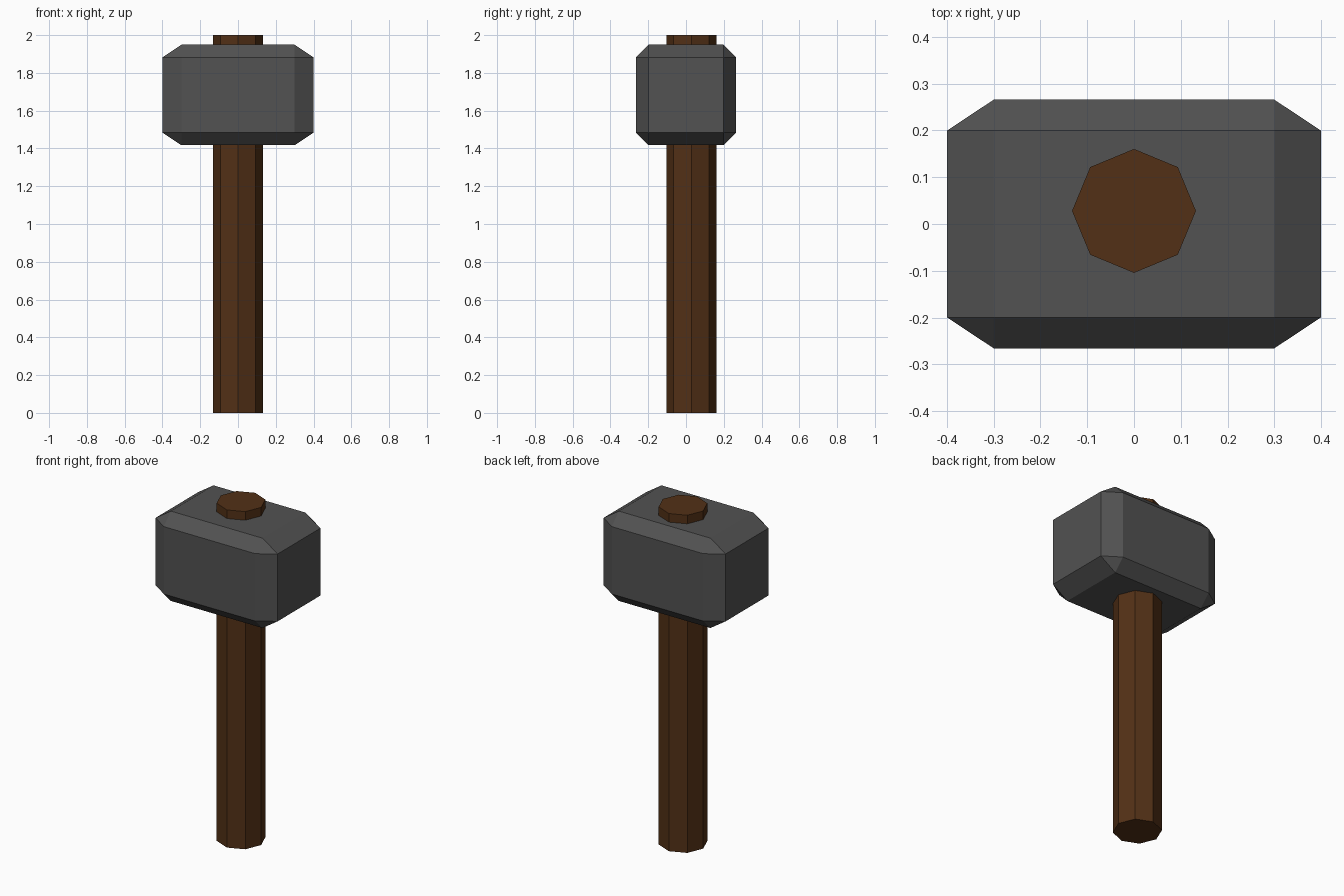
import bpy
import bmesh
from mathutils import Matrix

if "Cube" in bpy.data.objects:
    bpy.data.objects.remove(bpy.data.objects["Cube"])


def make_part(name, bm, color):
    bmesh.ops.recalc_face_normals(bm, faces=bm.faces)
    mesh = bpy.data.meshes.new(name)
    bm.to_mesh(mesh)
    bm.free()
    mat = bpy.data.materials.new(name + "_material")
    mat.diffuse_color = color
    mat.use_nodes = True
    mat.node_tree.nodes["Principled BSDF"].inputs["Base Color"].default_value = mat.diffuse_color
    mesh.materials.append(mat)
    obj = bpy.data.objects.new(name, mesh)
    bpy.context.collection.objects.link(obj)
    return obj


# Head: a cube chamfered by a quarter of its half-width, then stretched
bm = bmesh.new()
bmesh.ops.create_cube(bm, size=2)
bmesh.ops.bevel(bm, geom=bm.edges[:], offset=0.25, offset_type='OFFSET',
                segments=1, profile=0.5, affect='EDGES')
bmesh.ops.scale(bm, vec=(0.4, 0.266, 0.266), verts=bm.verts)
bmesh.ops.translate(bm, vec=(0, 0, 1.683), verts=bm.verts)
make_part("hammer_head", bm, (0.085, 0.085, 0.085, 1))

# Handle: an eight-sided shaft through the head, set slightly towards the back
bm = bmesh.new()
bmesh.ops.create_cone(bm, cap_ends=True, segments=8, radius1=0.1325,
                      radius2=0.1325, depth=2,
                      matrix=Matrix.Translation((0, 0.028, 1)))
make_part("handle", bm, (0.085, 0.03, 0.008, 1))
